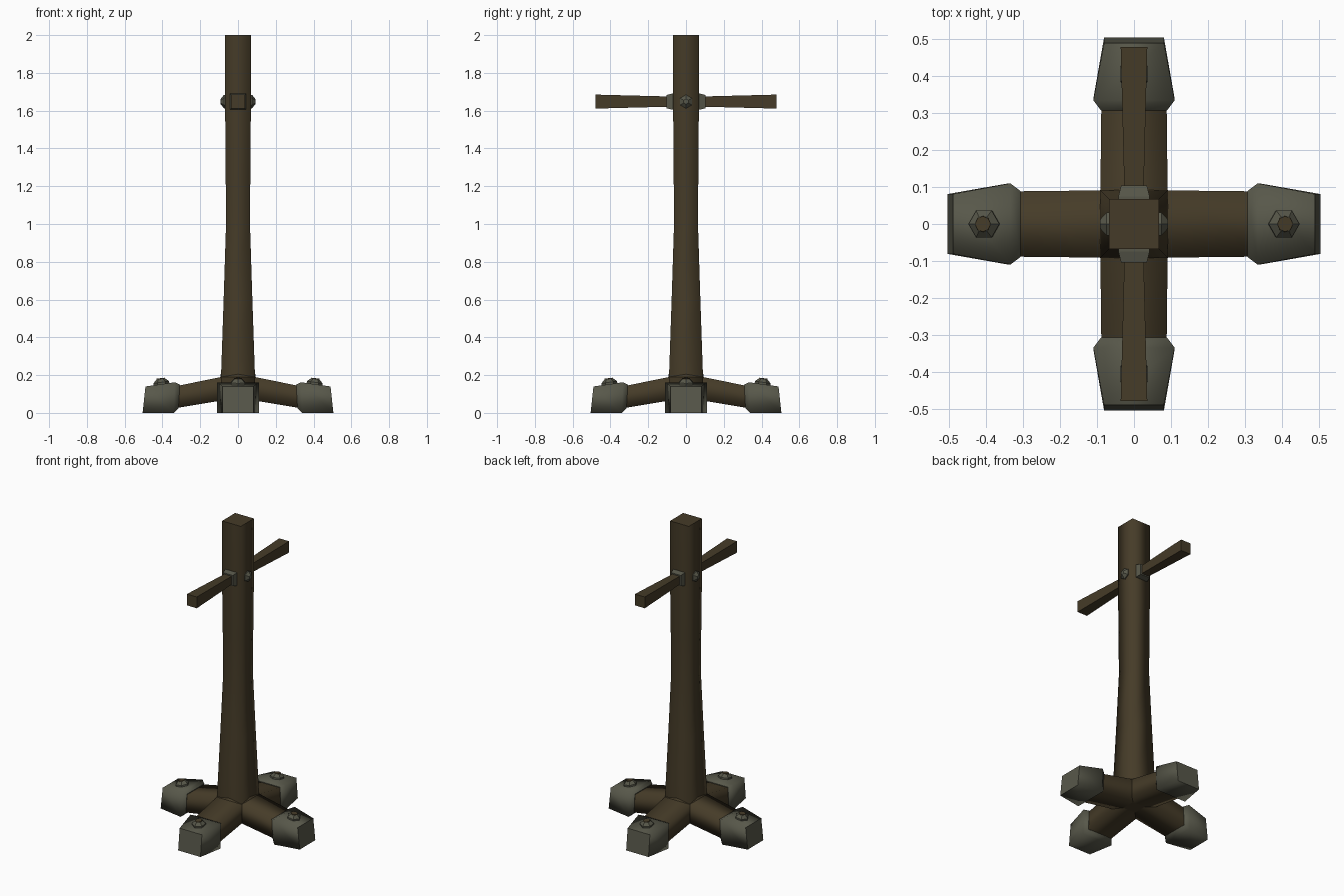
import bpy, math
from mathutils import Matrix, Vector

if "Cube" in bpy.data.objects:
    bpy.data.objects.remove(bpy.data.objects["Cube"])


def material(name, rgb):
    m = bpy.data.materials.new(name)
    m.diffuse_color = (*rgb, 1)
    m.use_nodes = True
    m.node_tree.nodes["Principled BSDF"].inputs["Base Color"].default_value = m.diffuse_color
    return m


WOOD = material("dark wood", (0.060, 0.044, 0.021))
IRON = material("grey iron", (0.096, 0.096, 0.068))


def loft(name, rings, mat, matrix=Matrix(), smooth=False):
    """Skin a list of equal-sized rings into a capped solid."""
    n = len(rings[0])
    verts = [v for r in rings for v in r]
    faces = [list(range(n))[::-1], [(len(rings) - 1) * n + i for i in range(n)]]
    for k in range(len(rings) - 1):
        for i in range(n):
            j = (i + 1) % n
            faces.append([k * n + i, k * n + j, (k + 1) * n + j, (k + 1) * n + i])
    me = bpy.data.meshes.new(name)
    me.from_pydata([matrix @ Vector(v) for v in verts], [], faces)
    me.materials.append(mat)
    # smooth the long sides, keep the two end caps crisp
    for p in me.polygons:
        p.use_smooth = smooth and p.index > 1
    ob = bpy.data.objects.new(name, me)
    bpy.context.collection.objects.link(ob)
    return ob


def square(z, h):
    return [(-h, -h, z), (h, -h, z), (h, h, z), (-h, h, z)]


def beam_ring(xlo, xhi, h, zlo, zhi):
    """Rectangle across a part that runs along +x, optionally slanted."""
    return [(xlo, -h, zlo), (xlo, h, zlo), (xhi, h, zhi), (xhi, -h, zhi)]


def hexagon(z, r, n=6):
    return [(r * math.cos(2 * math.pi * i / n), r * math.sin(2 * math.pi * i / n), z)
            for i in range(n)]


# Tapered main post
loft("post", [square(z, h) for z, h in
              [(0.07, 0.092), (0.19, 0.090), (0.6, 0.076), (0.98, 0.064),
               (1.25, 0.065), (1.6, 0.068), (2.0, 0.068)]], WOOD, smooth=True)

# Four sloping legs with iron shoes and studs
for i in range(4):
    R = Matrix.Rotation(i * math.pi / 2, 4, 'Z')
    loft(f"leg_{i}", [beam_ring(0, 0, 0.092, 0.075, 0.205),
                      beam_ring(0.09, 0.09, 0.091, 0.065, 0.19),
                      beam_ring(0.36, 0.36, 0.088, 0.02, 0.135)], WOOD, R, True)
    loft(f"shoe_{i}", [beam_ring(0.315, 0.308, 0.090, 0.025, 0.150),
                       beam_ring(0.340, 0.335, 0.110, 0.0, 0.162),
                       beam_ring(0.505, 0.490, 0.081, 0.0, 0.140)], IRON, R, True)
    S = R @ Matrix.Translation((0.405, 0, 0.152)) @ Matrix.Rotation(math.radians(8), 4, 'Y')
    loft(f"shoe_stud_{i}", [hexagon(-0.02, 0.042), hexagon(0.010, 0.042),
                            hexagon(0.029, 0.022)], IRON, S)
    loft(f"shoe_peg_{i}", [hexagon(0.02, 0.023, 8), hexagon(0.032, 0.021, 8)], WOOD, S)

# Cross handles with iron collars, and studs on the other two post faces
for side, a in (("back", 90), ("front", -90)):
    M = Matrix.Translation((0, 0, 1.648)) @ Matrix.Rotation(math.radians(a), 4, 'Z')
    loft(f"{side}_handle", [beam_ring(0.05, 0.05, 0.025, -0.026, 0.026),
                            beam_ring(0.479, 0.479, 0.036, -0.037, 0.037)], WOOD, M)
    loft(f"{side}_collar", [beam_ring(0.06, 0.06, 0.042, -0.042, 0.042),
                            beam_ring(0.075, 0.075, 0.042, -0.042, 0.042),
                            beam_ring(0.104, 0.104, 0.035, -0.035, 0.035)], IRON, M)
for side, a in (("right", 90), ("left", -90)):
    M = (Matrix.Translation((0, 0, 1.648)) @ Matrix.Rotation(math.radians(a), 4, 'Y'))
    loft(f"{side}_stud", [hexagon(0.06, 0.036), hexagon(0.074, 0.036),
                          hexagon(0.092, 0.014)], IRON, M)
